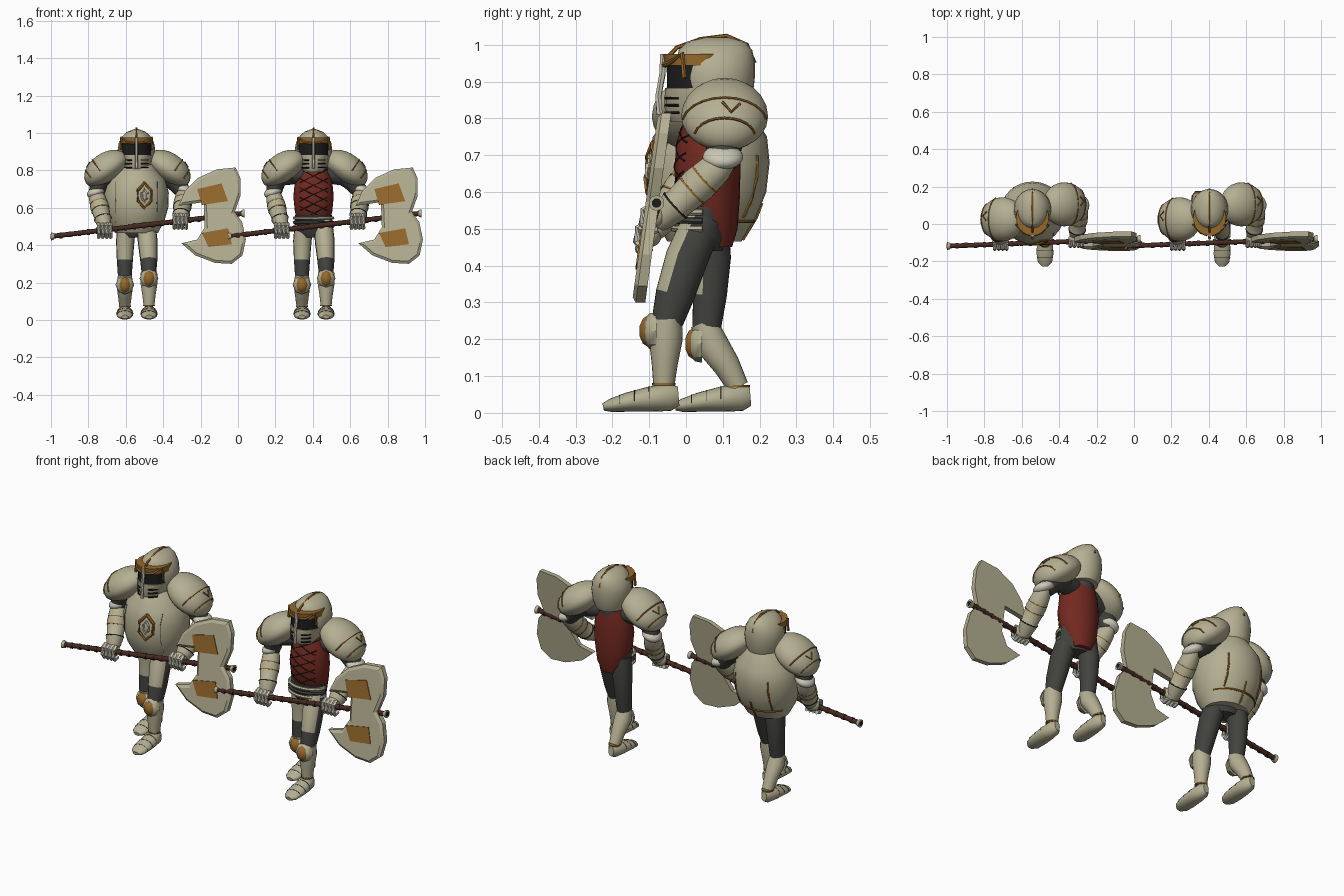
import bpy, bmesh, math
from mathutils import Vector, Matrix

cube = bpy.data.objects.get("Cube")
if cube:
    bpy.data.objects.remove(cube, do_unlink=True)


def material(name, rgb):
    m = bpy.data.materials.new(name)
    m.use_nodes = True
    m.diffuse_color = (*rgb, 1)
    node = next(n for n in m.node_tree.nodes if n.type == 'BSDF_PRINCIPLED')
    node.inputs["Base Color"].default_value = (*rgb, 1)
    return m


STEEL = material("steel", (0.46, 0.43, 0.29))
PALE = material("pale steel", (0.60, 0.58, 0.47))
GOLD = material("old gold", (0.30, 0.14, 0.025))
RED = material("red cloth", (0.17, 0.022, 0.014))
HOSE = material("dark hose", (0.055, 0.056, 0.05))
BLACK = material("black", (0.012, 0.012, 0.012))
WOOD = material("brown wood", (0.06, 0.022, 0.015))
X, Y, Z = Vector((1, 0, 0)), Vector((0, 1, 0)), Vector((0, 0, 1))
state = {"x": 0, "prefix": ""}


def finish(name, bm, mat, angle=40):
    bmesh.ops.recalc_face_normals(bm, faces=bm.faces)
    me = bpy.data.meshes.new(name)
    bm.to_mesh(me)
    bm.free()
    me.materials.append(mat)
    for p in me.polygons:
        p.use_smooth = True
    me.set_sharp_from_angle(angle=math.radians(angle))
    ob = bpy.data.objects.new(state["prefix"] + name, me)
    ob.location.x = state["x"]
    bpy.context.scene.collection.objects.link(ob)
    return ob


def loft(name, rings, mat, ref=Y, axis=None, seg=20):
    """Skin elliptical rings (x, y, z, width radius, depth radius)."""
    bm = bmesh.new()
    pts = [Vector(r[:3]) for r in rings]
    loops = []
    for i, r in enumerate(rings):
        t = axis or (pts[min(i + 1, len(pts) - 1)] - pts[max(i - 1, 0)]).normalized()
        a = ref.cross(t).normalized()
        b = t.cross(a)
        loops.append([bm.verts.new(pts[i] + a * r[3] * math.cos(k * math.tau / seg)
                                   + b * r[-1] * math.sin(k * math.tau / seg)) for k in range(seg)])
    for lo, hi in zip(loops, loops[1:]):
        for k in range(seg):
            bm.faces.new((lo[k], lo[k - 1], hi[k - 1], hi[k]))
    bm.faces.new(loops[0])
    bm.faces.new(loops[-1])
    return finish(name, bm, mat)


def line(name, pts, r, mat, ref=Vector((0.31, 0.2, 0.93))):
    return loft(name, [(*p, r) for p in pts], mat, ref, seg=6)


def ellipsoid(name, mat, matrix, flatten=1.0):
    bm = bmesh.new()
    bmesh.ops.create_uvsphere(bm, u_segments=28, v_segments=16, radius=1)
    for v in bm.verts:
        if v.co.z < 0:
            v.co.z *= flatten
    bmesh.ops.transform(bm, matrix=matrix, verts=bm.verts)
    return finish(name, bm, mat)


def at(x, y, z, sx, sy, sz, tilt=0):
    return Matrix.Translation((x, y, z)) @ Matrix.Rotation(tilt, 4, 'Y') @ Matrix.Diagonal((sx, sy, sz, 1))


def on_surface(rings, x, z, side=-1):
    """Point on the front or back of an upright loft."""
    for p, q in zip(rings, rings[1:]):
        if p[2] <= z <= q[2]:
            f = (z - p[2]) / (q[2] - p[2])
            cy, ra, rb = (p[i] + (q[i] - p[i]) * f for i in (1, 3, 4))
            return (x, cy + side * rb * math.sqrt(max(0, 1 - (x / ra) ** 2)), z)


def slab(name, outline, front, back, mat, inset=0):
    """Plate following the leaning plane of the axe head."""
    bm = bmesh.new()
    lean = lambda z: -0.093 + 0.137 * (z - 0.56)
    face = bm.faces.new([bm.verts.new((x, lean(z) + back, z)) for x, z in outline])
    ext = bmesh.ops.extrude_face_region(bm, geom=[face])["geom"]
    bmesh.ops.translate(bm, vec=(0, front - back, 0), verts=[g for g in ext if isinstance(g, bmesh.types.BMVert)])
    if inset:
        top = [g for g in ext if isinstance(g, bmesh.types.BMFace)]
        bmesh.ops.inset_region(bm, faces=top, thickness=inset, use_even_offset=True)
        bmesh.ops.translate(bm, vec=(0, -0.01, 0), verts=top[0].verts)
    return finish(name, bm, mat, 15)


CUIRASS = [(0, .05, .465, .115, .10), (0, .05, .53, .15, .14), (0, .055, .60, .17, .163),
           (0, .06, .68, .173, .167), (0, .065, .75, .155, .155), (0, .07, .83, .09, .10)]
GAMBESON = [(0, .09, .45, .05, .035), (0, .08, .50, .08, .06), (0, .06, .58, .10, .086),
            (0, .058, .66, .108, .09), (0, .06, .74, .10, .085), (0, .07, .83, .07, .06)]


def helmet():
    loft("neck", [(0, .07, .74, .07), (0, .07, .86, .07)], HOSE)
    loft("helmet", [(0, .085, .81, .075, .08), (0, .08, .85, .093, .1), (0, .08, .91, .1, .107),
                    (0, .08, .95, .094, .107), (0, .08, .985, .073, .1), (0, .082, 1.007, .048, .08),
                    (0, .085, 1.02, .012, .03)], STEEL, axis=Z, seg=28)
    loft("eye_opening", [(0, .035, .86, .08, .086), (0, .035, .96, .08, .088)], BLACK, axis=Z)
    loft("face_mask", [(0, .04, .79, .05, .08), (0, .035, .83, .075, .094), (0, .035, .882, .084, .092)], STEEL, axis=Z)
    loft("visor_brow", [(0, .035, .943, .088, .092), (0, .035, .975, .088, .098)], GOLD, axis=Z)
    line("nose_guard", [(0, -.062, .975), (0, -.064, .92), (0, -.075, .86), (0, -.072, .81)], .009, PALE)
    line("helmet_crest", [(0, -.055, .96), (0, -.025, .992), (0, .04, 1.015), (0, .11, 1.024), (0, .165, 1.0),
                          (0, .186, .95)], .006, GOLD)
    for s in (1, -1):
        line("visor_corner", [(s * .012, -.06, .945), (s * .05, -.045, .95), (s * .08, -.01, .975),
                              (s * .085, -.005, .91)], .007, GOLD)
        for z in (.815, .835, .855):
            line("breath_slit", [(s * .025, -.056, z), (s * .045, -.043, z), (s * .062, -.02, z)], .004, BLACK)


def arm(s, side, shoulder_x, shoulder_y, elbow, wrist):
    # domed shoulder plate with gilt bands
    m = at(s * shoulder_x, shoulder_y, .805, .132, .118, .088, s * math.radians(35))
    ellipsoid(side + "_shoulder_plate", STEEL, m, .75)
    for u in (.25, .72):
        k = math.sqrt(1 - u * u) * 1.01
        arc = [m @ Vector((s * u, k * math.cos(a), k * math.sin(a)))
               for a in (math.radians(10 + 16 * i) for i in range(11))]
        line(side + "_shoulder_band", arc, .0035, GOLD)
    line(side + "_shoulder_chevron", [m @ Vector((s * p, q, math.sqrt(1 - p * p - q * q) * 1.02))
                                      for p, q in ((.38, .35), (.6, .15), (.38, -.05))], .004, GOLD)
    e, w = Vector(elbow), Vector(wrist)
    loft(side + "_upper_arm", [(s * .13, shoulder_y, .79, .055), (s * .2, shoulder_y, .75, .055), (*e, .04)], HOSE)
    ellipsoid(side + "_elbow_cuff", PALE, at(e.x, e.y, e.z + .015, .052, .055, .03, s * .4))
    # vambrace and flared cuff
    along = lambda f: e.lerp(w, f)
    loft(side + "_forearm", [(*along(f), r) for f, r in
                             ((-.08, .03), (.1, .044), (.4, .05), (.75, .042), (.78, .046), (1, .036), (1.1, .028))], STEEL)
    for f, r in ((.3, .049), (.5, .05), (.78, .047)):
        loft(side + "_forearm_band", [(*along(f - .012), r), (*along(f + .012), r)], GOLD if f < .7 else BLACK)
    # gauntlet gripping the shaft
    grip = shaft_point(w.x)
    ellipsoid(side + "_hand", STEEL, at(grip.x, grip.y + .012, grip.z + .006, .044, .03, .036))
    for i in range(4):
        c = grip + X * (i - 1.5) * .021
        line(side + "_finger", [c + Vector(p) for p in ((0, .005, .032), (0, -.022, .02), (0, -.026, -.015),
                                                         (0, -.008, -.038), (0, .015, -.03))], .011, PALE)


def leg(side, x, thigh, greave, heel, knee):
    ob = loft(side + "_thigh", thigh, HOSE, seg=28)
    ob.data.materials.append(STEEL)
    for p in ob.data.polygons:
        if p.normal.y < -.35 and p.center.z > .3:
            p.material_index = 1
    loft(side + "_greave", [(x, y, z, r) for y, z, r in greave], STEEL)
    y, z, r = greave[-1]
    loft(side + "_ankle_band", [(x, y, z, r + .003), (x, y, z + .006, r + .003)], GOLD)
    loft(side + "_foot", [(x, heel + d, h, a, b) for d, h, a, b in
                          ((0, .045, .016, .026), (-.025, .043, .034, .038), (-.08, .037, .043, .034),
                           (-.14, .029, .045, .026), (-.185, .02, .038, .018), (-.205, .016, .018, .01))], STEEL, ref=Z)
    for d, h, a, b in ((-.08, .038, .043, .034), (-.12, .0325, .045, .029), (-.16, .0265, .043, .023)):
        line(side + "_foot_seam", [(x + a * math.cos(t), heel + d, h + b * math.sin(t))
                                   for t in (math.pi * i / 8 for i in range(9))], .0012, HOSE)
    # winged steel knee with a gilt boss
    ky, kz = knee
    loft(side + "_knee_plate", [(x, ky + .02, kz, .05, .052), (x, ky, kz, .045, .048), (x, ky - .014, kz, .026, .03)],
         STEEL, ref=Z, seg=8)
    loft(side + "_knee_boss", [(x, ky - .005, kz, .034, .042), (x, ky - .017, kz, .026, .034),
                               (x, ky - .026, kz, .01, .014)], GOLD, ref=Z, seg=8)


BUTT, TIP = Vector((-.453, -.118, .447)), Vector((.573, -.08, .57))


def shaft_point(x):
    return BUTT.lerp(TIP, (x - BUTT.x) / (TIP.x - BUTT.x))


def axe():
    loft("axe_shaft", [(*BUTT, .013), (*TIP, .013)], WOOD, seg=10)
    for i in range(20):
        p = BUTT.lerp(TIP, .04 + i * .048)
        loft("shaft_binding", [(*p, .0155), (*(p + X * .016), .0155)], WOOD, seg=10)
    for p, d in ((BUTT, -.004), (TIP, .004)):
        loft("shaft_cap", [(*(p - X * d * 3), .017), (*p, .021), (*(p + X * d), .021)], STEEL, seg=12)
        loft("shaft_cap_core", [(*p, .013), (*(p + X * d * 1.3), .013)], BLACK, seg=12)
    slab("axe_blade", [(.36, .63), (.225, .61), (.26, .69), (.33, .76), (.43, .805), (.53, .815), (.555, .76),
                       (.557, .665), (.525, .575), (.565, .525), (.585, .43), (.567, .345), (.51, .30),
                       (.42, .305), (.315, .345), (.24, .41), (.325, .43), (.365, .495)], -.008, .018, STEEL, .014)
    for part in ([(.325, .70), (.455, .73), (.49, .635), (.35, .615)],
                 [(.35, .465), (.49, .49), (.51, .405), (.385, .39)]):
        slab("blade_inlay", part, -.0215, -.0165, GOLD)


def cuirass():
    loft("cuirass", CUIRASS, STEEL, axis=Z, seg=32)
    for w, h, r, mat in ((.036, .068, .009, GOLD), (.014, .034, .007, PALE)):
        shape = [(0, 1), (1, .4), (1, -.4), (0, -1), (-1, -.4), (-1, .4), (0, 1), (.5, .7)]
        line("chest_emblem", [on_surface(CUIRASS, .043 + w * a, .665 + h * b) for a, b in shape], r, mat)
    line("back_hem", [on_surface(CUIRASS, .0145 * i, .52, 1) for i in range(-9, 10)], .005, GOLD)
    line("back_seam", [on_surface(CUIRASS, 0, z, 1) for z in (.47, .5, .53, .57)], .005, GOLD)
    for s in (1, -1):
        line("side_buckle", [on_surface(CUIRASS, s * .1, z, 1) for z in (.53, .58, .64, .70)], .005, GOLD)
        line("plate_seam", [on_surface(CUIRASS, s * .11, z) for z in (.52, .6, .68, .74)], .0015, HOSE)


def gambeson():
    loft("gambeson", GAMBESON, RED, axis=Z, seg=28)
    loft("shoulder_yoke", [(-.15, .04, .77, .05), (0, .07, .785, .045), (.15, .1, .77, .05)], HOSE)
    for s in (1, -1):
        for z in (.57, .62, .67, .72, .77):
            line("lacing", [on_surface(GAMBESON, s * .0125 * i, z + .006 * i) for i in range(-6, 7)], .0025, BLACK)
    for z, mat in ((.545, STEEL), (.522, HOSE), (.50, STEEL)):
        line("waist_band", [(.103 * math.cos(t), .045 - .078 * math.sin(t), z)
                            for t in (math.pi * i / 14 for i in range(15))], .009, mat)


def knight(cx, prefix, torso):
    state.update(x=cx, prefix=prefix)
    helmet()
    torso()
    loft("hips", [(0, .055, .44, .06, .045), (0, .05, .48, .1, .065), (0, .045, .56, .098, .07)], HOSE, axis=Z)
    arm(1, "left", .17, .105, (.255, .10, .68), (.235, -.065, .53))
    arm(-1, "right", .16, .025, (-.215, .03, .67), (-.17, -.08, .505))
    leg("left", .067, [(.05, .05, .53, .05, .055), (.06, .002, .42, .053, .058), (.066, -.03, .32, .046, .053),
                       (.067, -.053, .24, .038, .042)],
        [(-.055, .255, .044), (-.055, .2, .046), (-.058, .13, .035), (-.06, .075, .029)], -.02, (-.1, .222))
    leg("right", -.062, [(-.05, .06, .53, .05, .055), (-.06, .07, .42, .049, .052), (-.062, .065, .32, .043, .046),
                         (-.062, .055, .22, .036, .038)],
        [(.048, .245, .036), (.068, .19, .045), (.11, .13, .037), (.142, .07, .029)], .175, (.024, .188))
    axe()


knight(-.543, "plated_", cuirass)
knight(.404, "padded_", gambeson)
